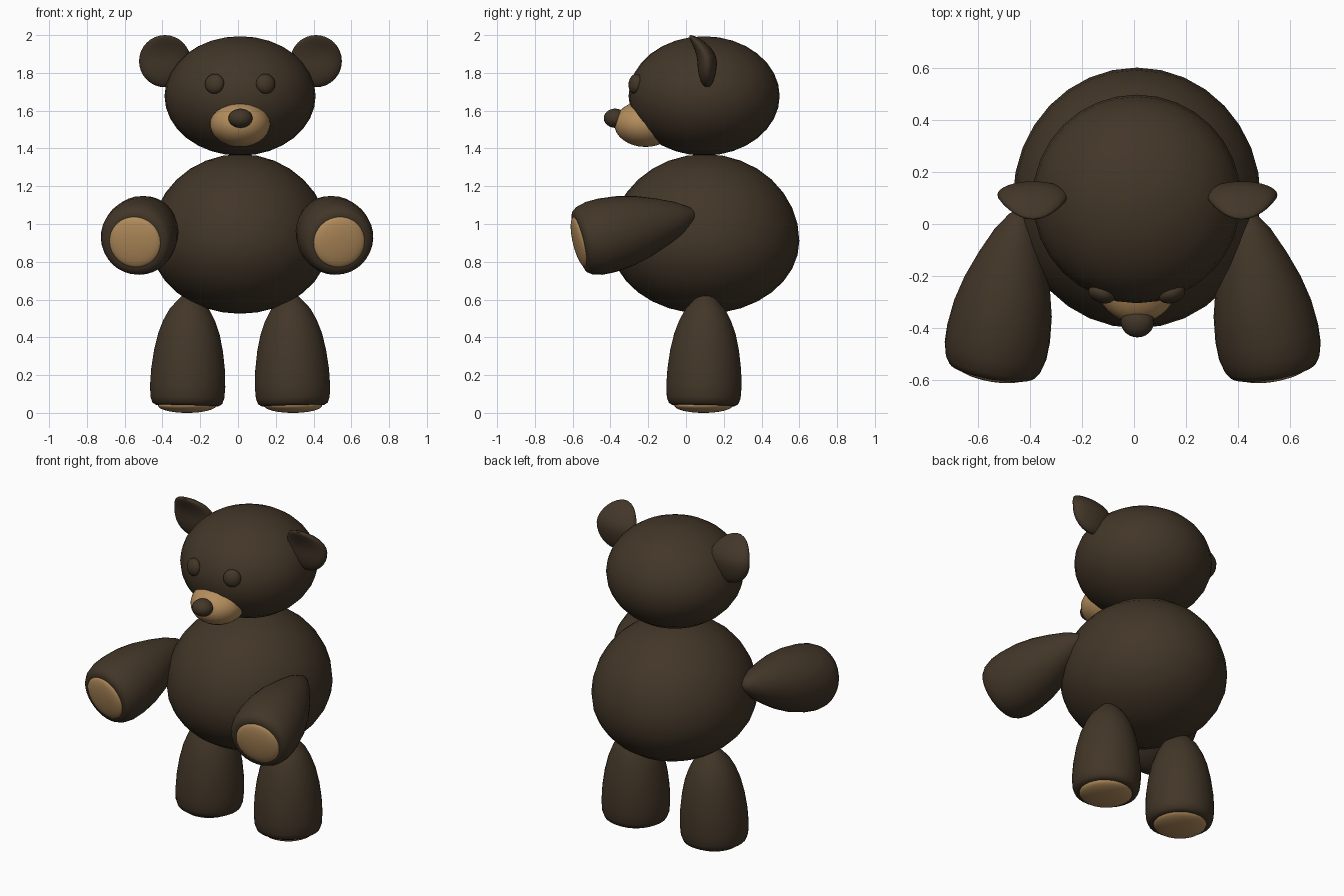
import bpy, bmesh, math
from mathutils import Vector, Matrix

if "Cube" in bpy.data.objects:
    bpy.data.objects.remove(bpy.data.objects["Cube"])


def material(name, rgb):
    m = bpy.data.materials.new(name)
    m.diffuse_color = (*rgb, 1)
    m.use_nodes = True
    m.node_tree.nodes["Principled BSDF"].inputs["Base Color"].default_value = m.diffuse_color
    return m


BROWN = material("brown_fur", (0.055, 0.037, 0.021))
TAN = material("tan_felt", (0.46, 0.27, 0.11))


def finish(name, bm, mat, angle=50):
    bmesh.ops.recalc_face_normals(bm, faces=bm.faces)
    me = bpy.data.meshes.new(name)
    bm.to_mesh(me)
    bm.free()
    ob = bpy.data.objects.new(name, me)
    bpy.context.collection.objects.link(ob)
    me.materials.append(mat)
    bpy.ops.object.select_all(action='DESELECT')
    ob.select_set(True)
    bpy.context.view_layer.objects.active = ob
    bpy.ops.object.shade_smooth_by_angle(angle=math.radians(angle))
    return ob


def ellipsoid(name, centre, radii, mat, rot=Matrix(), shape=None, seg=32):
    """Scaled sphere; shape() may deform the unit-centred vertices."""
    bm = bmesh.new()
    bmesh.ops.create_uvsphere(bm, u_segments=seg, v_segments=seg // 2, radius=1)
    for v in bm.verts:
        v.co = Vector((v.co.x * radii[0], v.co.y * radii[1], v.co.z * radii[2]))
        if shape:
            shape(v.co)
        v.co = rot @ v.co + Vector(centre)
    return finish(name, bm, mat)


def limb(name, tip, end, profile, seg=32):
    """Revolve (distance, radius) points about the line from tip to end."""
    tip, end = Vector(tip), Vector(end)
    rot = (end - tip).to_track_quat('Z', 'Y').to_matrix().to_4x4()
    bm = bmesh.new()
    vs = [bm.verts.new((r, 0, d)) for d, r in profile]
    edges = [bm.edges.new(p) for p in zip(vs, vs[1:])]
    bmesh.ops.spin(bm, geom=vs + edges, axis=(0, 0, 1), cent=(0, 0, 0),
                   steps=seg, angle=2 * math.pi)
    bmesh.ops.remove_doubles(bm, verts=bm.verts, dist=1e-4)
    bm.transform(Matrix.Translation(tip) @ rot)
    finish(name, bm, BROWN)
    return rot


def egg(co):
    # Fuller belly, longer upper half
    co.z *= 0.46 if co.z > 0 else 0.385


def bend_ear(co):
    # Upper rim folds forward
    t = max(0, (co.z + 0.01) / 0.147)
    co.y -= 0.085 * t ** 2


CX = 0.011

# Body and head
ellipsoid("body", (CX, 0.1, 0.91), (0.475, 0.5, 1), BROWN, shape=egg)
ellipsoid("head", (CX, 0.096, 1.678), (0.4, 0.4, 0.316), BROWN)

# Face
ellipsoid("muzzle", (CX, -0.215, 1.53), (0.16, 0.165, 0.122), TAN)
ellipsoid("nose", (CX + 0.002, -0.375, 1.56), (0.064, 0.06, 0.051), BROWN, seg=24)

ARM = [(0, 0), (0.03, 0.04), (0.1, 0.086), (0.2, 0.13), (0.3, 0.166),
       (0.4, 0.19), (0.5, 0.2), (0.57, 0.198), (0.62, 0.185),
       (0.645, 0.168), (0.652, 0.14), (0.645, 0)]
LEG = [(0, 0), (0.03, 0.03), (0.06, 0.06), (0.11, 0.105), (0.17, 0.137),
       (0.24, 0.163), (0.33, 0.183), (0.43, 0.196), (0.52, 0.2),
       (0.58, 0.196), (0.61, 0.185), (0.622, 0.165), (0.615, 0)]

for side, s in (("left", -1), ("right", 1)):
    # Eyes, turned to follow the head
    turn = Matrix.Rotation(s * 0.35, 4, 'Z') @ Matrix.Rotation(-0.15, 4, 'X')
    ellipsoid(side + "_eye", (CX + s * 0.135, -0.268, 1.742),
              (0.053, 0.034, 0.053), BROWN, turn, seg=20)
    # Ears
    ellipsoid(side + "_ear", (0.013 + s * 0.4, 0.112, 1.862),
              (0.137, 0.052, 0.138), BROWN, shape=bend_ear)
    # Arms with paw pads
    rot = limb(side + "_arm", (s * 0.43 - 0.005, 0.06, 1.055),
               (s * 0.54 - 0.005, -0.565, 0.905), ARM)
    ellipsoid(side + "_paw_pad", (s * 0.54 - 0.005, -0.562, 0.905),
              (0.138, 0.138, 0.03), TAN, rot)
    # Legs with foot pads
    limb(side + "_leg", (CX + s * 0.265, 0.105, 0.66),
         (CX + s * 0.28, 0.093, 0.04), LEG)
    ellipsoid(side + "_foot_pad", (CX + s * 0.28, 0.093, 0.04),
              (0.155, 0.155, 0.04), TAN)
